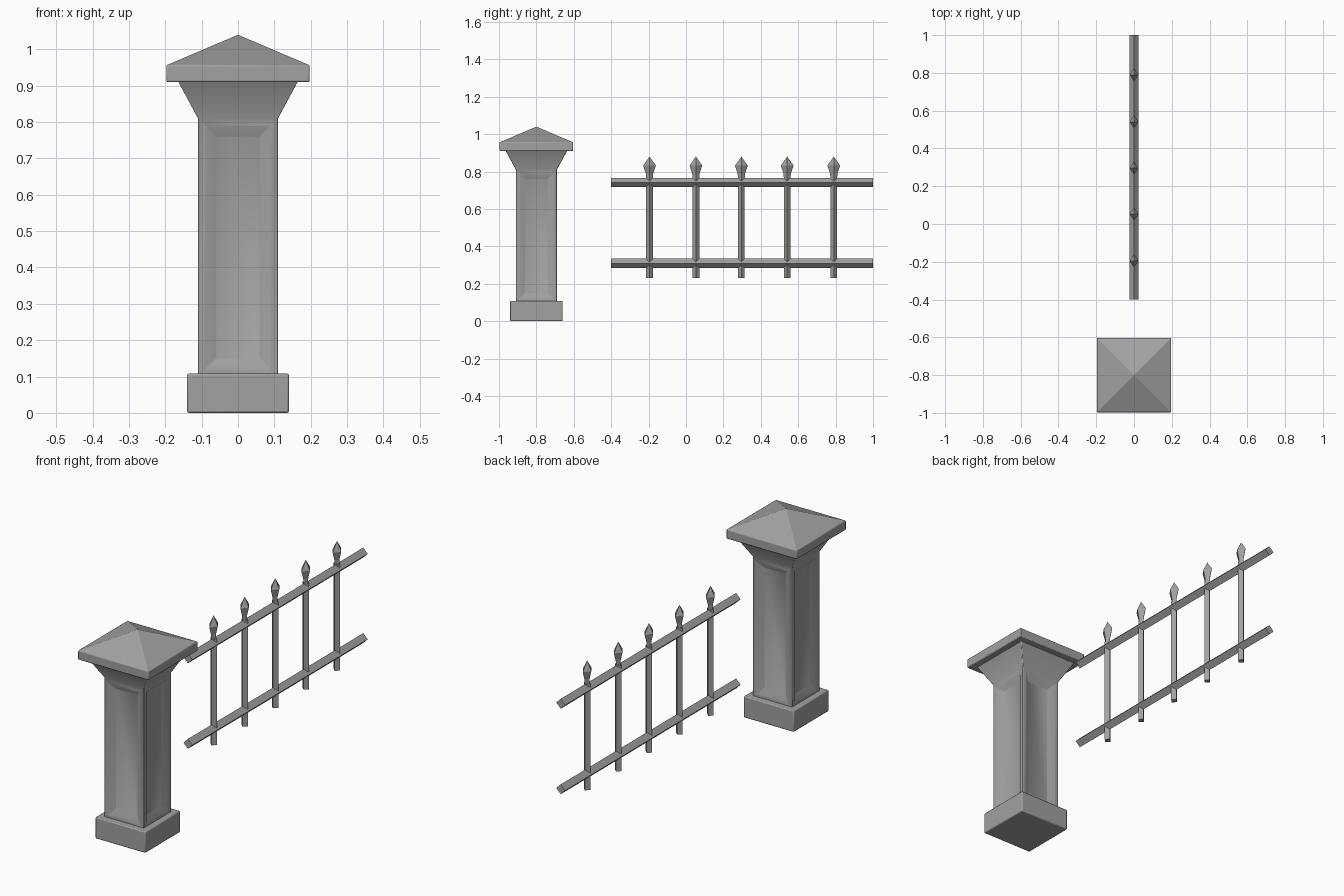
import bpy, bmesh
from math import radians, sin, cos, pi

cube = bpy.data.objects.get("Cube")
if cube:
    bpy.data.objects.remove(cube)

GREY = (0.36, 0.36, 0.36, 1)
stone = bpy.data.materials.new("plain grey")
stone.use_nodes = True
stone.diffuse_color = GREY
stone.node_tree.nodes["Principled BSDF"].inputs["Base Color"].default_value = GREY

PILLAR_Y = -0.8


def loft(bm, rings, turn=0.0, flat=1.0):
    """Stack four-sided rings (height, corner radius); radius 0 makes a point.
    Returns the side faces, one list per level."""
    loops, levels = [], []
    for z, r in rings:
        if r == 0:
            loops.append([bm.verts.new((0, 0, z))] * 4)
        else:
            loops.append([bm.verts.new((r * cos(turn + k * pi / 2) * flat,
                                        r * sin(turn + k * pi / 2), z))
                          for k in range(4)])
    for a, b in zip(loops, loops[1:]):
        sides = []
        for k in range(4):
            n = (k + 1) % 4
            corners = list(dict.fromkeys([a[k], a[n], b[n], b[k]]))
            sides.append(bm.faces.new(corners))
        levels.append(sides)
    bm.faces.new(loops[0][::-1])
    if rings[-1][1] > 0:
        bm.faces.new(loops[-1])
    return levels


def finish(name, bm, location, smooth=None, bevel=0.0):
    bmesh.ops.recalc_face_normals(bm, faces=bm.faces)
    mesh = bpy.data.meshes.new(name)
    bm.to_mesh(mesh)
    bm.free()
    mesh.materials.append(stone)
    obj = bpy.data.objects.new(name, mesh)
    bpy.context.collection.objects.link(obj)
    obj.location = location
    if bevel:
        mod = obj.modifiers.new("soft edges", 'BEVEL')
        mod.width, mod.segments = bevel, 2
        mod.limit_method, mod.angle_limit = 'ANGLE', radians(50)
    if smooth:
        bpy.ops.object.select_all(action='DESELECT')
        obj.select_set(True)
        bpy.context.view_layer.objects.active = obj
        bpy.ops.object.shade_smooth_by_angle(angle=radians(smooth))
    return obj


def square_rings(pairs):
    """Turn (height, half width) into (height, corner radius)."""
    return [(z, h * 2 ** 0.5) for z, h in pairs]


# Pillar base block
bm = bmesh.new()
loft(bm, square_rings([(0, 0.14), (0.108, 0.14)]), pi / 4)
finish("pillar_base", bm, (0, PILLAR_Y, 0), 35, 0.005)

# Pillar shaft with a sunken panel on each side and a flared neck
bm = bmesh.new()
levels = loft(bm, square_rings([(0.1, 0.11), (0.81, 0.11), (0.912, 0.165)]), pi / 4)
panels = levels[0]
bmesh.ops.recalc_face_normals(bm, faces=bm.faces)
bmesh.ops.inset_individual(bm, faces=panels, thickness=0.03)
bmesh.ops.inset_individual(bm, faces=panels, thickness=0.04, depth=-0.022)
finish("pillar_shaft", bm, (0, PILLAR_Y, 0), 40, 0.003)

# Pyramid cap
bm = bmesh.new()
loft(bm, square_rings([(0.91, 0.197), (0.956, 0.197), (1.04, 0)]), pi / 4)
finish("pillar_cap", bm, (0, PILLAR_Y, 0), 30, 0.004)

# Diamond-section rails
for name, z in (("lower_rail", 0.309), ("upper_rail", 0.741)):
    bm = bmesh.new()
    loft(bm, [(-0.7, 0.025), (0.7, 0.025)])
    rail = finish(name, bm, (0, 0.3, z))
    rail.rotation_euler.x = pi / 2

# Pickets with spear tips
for i, y in enumerate((-0.195, 0.053, 0.296, 0.541, 0.79), 1):
    bm = bmesh.new()
    loft(bm, [(0.23, 0.018), (0.765, 0.018)])
    finish(f"picket_{i}", bm, (0, y, 0))
    bm = bmesh.new()
    loft(bm, [(0.755, 0.017), (0.79, 0.02), (0.832, 0.034), (0.88, 0)], flat=0.7)
    finish(f"spear_tip_{i}", bm, (0, y, 0))
